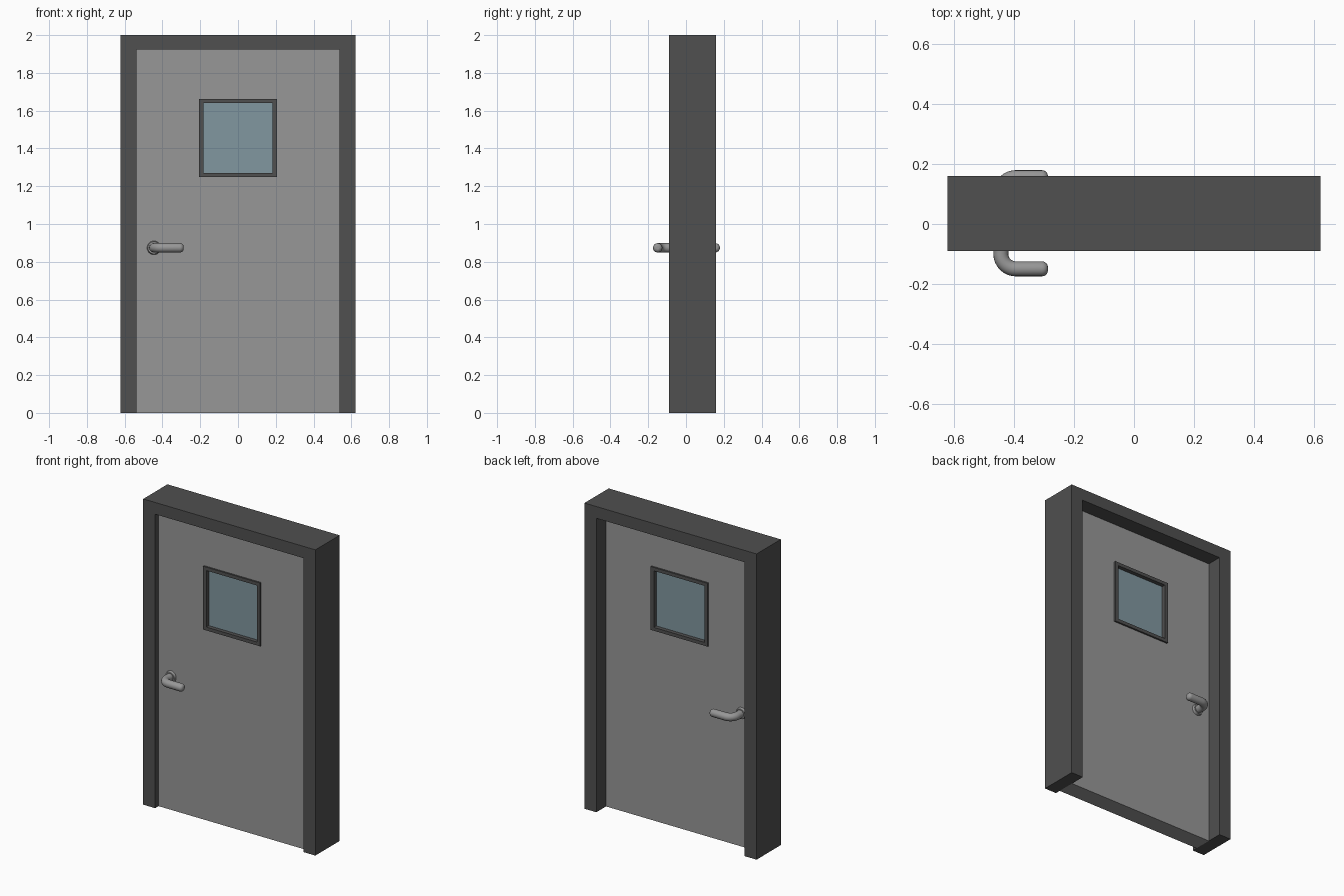
import bpy, bmesh, math

if "Cube" in bpy.data.objects:
    bpy.data.objects.remove(bpy.data.objects["Cube"])

MID = 0.0025  # y of the door leaf's middle plane


def material(name, rgb):
    m = bpy.data.materials.new(name)
    m.diffuse_color = (*rgb, 1)
    m.use_nodes = True
    m.node_tree.nodes["Principled BSDF"].inputs["Base Color"].default_value = m.diffuse_color
    return m


dark = material("dark_grey", (0.08, 0.08, 0.08))
grey = material("mid_grey", (0.31, 0.31, 0.31))
blue = material("glass_blue", (0.22, 0.31, 0.35))


def finish(bm, name, mat):
    bmesh.ops.recalc_face_normals(bm, faces=bm.faces)
    me = bpy.data.meshes.new(name)
    bm.to_mesh(me)
    bm.free()
    me.materials.append(mat)
    ob = bpy.data.objects.new(name, me)
    ob.location.y = MID
    bpy.context.collection.objects.link(ob)
    return ob


def rect(w, z0, z1):
    return [(-w, z0), (-w, z1), (w, z1), (w, z0)]


def band(name, outer, inner, y0, y1, mat, closed=True):
    """Solid strip between two outlines in the xz plane, from y0 to y1."""
    bm = bmesh.new()
    rows = [[bm.verts.new((x, y - MID, z)) for x, z in pts]
            for pts, y in ((outer, y0), (inner, y0), (inner, y1), (outer, y1))]
    n = len(outer)
    for i in range(n if closed else n - 1):
        j = (i + 1) % n
        for a in range(4):
            b = (a + 1) % 4
            bm.faces.new((rows[a][i], rows[a][j], rows[b][j], rows[b][i]))
    if not closed:
        for i in (0, n - 1):
            bm.faces.new([r[i] for r in rows])
    return finish(bm, name, mat)


# Door frame (open at the floor)
band("door_frame", rect(0.623, 0, 2), rect(0.537, 0, 1.923), -0.09, 0.16, dark, False)

# Door leaf with window hole, window trim
band("door_leaf", rect(0.537, 0, 1.923), rect(0.195, 1.26, 1.65), -0.055, 0.06, grey)
band("window_trim", rect(0.206, 1.248, 1.662), rect(0.183, 1.27, 1.64), -0.066, 0.071, dark)

# Glass pane
bm = bmesh.new()
bmesh.ops.create_cube(bm, size=1)
bmesh.ops.scale(bm, verts=bm.verts, vec=(0.37, 0.085, 0.374))
bmesh.ops.translate(bm, verts=bm.verts, vec=(0, 0, 1.455))
finish(bm, "window_glass", blue)


def smooth_mirrored(ob):
    """Smooth-shade and repeat on the back of the door."""
    bpy.ops.object.select_all(action='DESELECT')
    ob.select_set(True)
    bpy.context.view_layer.objects.active = ob
    if ob.type == 'CURVE':
        bpy.ops.object.convert(target='MESH')
        ob = bpy.context.object
    bpy.ops.object.shade_smooth_by_angle(angle=math.radians(40))
    mod = ob.modifiers.new("back", 'MIRROR')
    mod.use_axis = (False, True, False)
    mod.use_mirror_merge = False


# Lever handle: neck, quarter bend, grip, rounded tip
HX, HZ, R, BEND = -0.445, 0.874, 0.025, 0.05
GRIP_Y = -0.1525
path = [(HX, -0.05, R)]
for k in range(9):
    a = math.pi + k * math.pi / 16
    path.append((HX + BEND + BEND * math.cos(a), GRIP_Y + BEND + BEND * math.sin(a), R))
for k in range(6):
    a = k * math.radians(85) / 5
    path.append((-0.308 + 0.02 * math.sin(a), GRIP_Y, R - 0.018 * (1 - math.cos(a))))
cu = bpy.data.curves.new("lever_handle", 'CURVE')
cu.dimensions = '3D'
cu.bevel_depth = 1
cu.bevel_resolution = 6
cu.use_fill_caps = True
sp = cu.splines.new('POLY')
sp.points.add(len(path) - 1)
for p, (x, y, r) in zip(sp.points, path):
    p.co = (x, y, HZ, 1)
    p.radius = r
cu.materials.append(grey)
lever = bpy.data.objects.new("lever_handle", cu)
lever.location.y = MID
bpy.context.collection.objects.link(lever)
smooth_mirrored(lever)

# Round rosette behind the lever
bpy.ops.mesh.primitive_cylinder_add(vertices=32, radius=0.038, depth=0.022,
                                    location=(HX, MID, HZ), rotation=(math.pi / 2, 0, 0))
rose = bpy.context.object
rose.name = "handle_rosette"
bpy.ops.object.transform_apply(location=False, rotation=True, scale=False)
for v in rose.data.vertices:
    v.co.y -= 0.0625
    if v.co.y < -0.0625:  # slight taper towards the lever
        v.co.x *= 0.85
        v.co.z *= 0.85
rose.data.materials.append(grey)
smooth_mirrored(rose)
